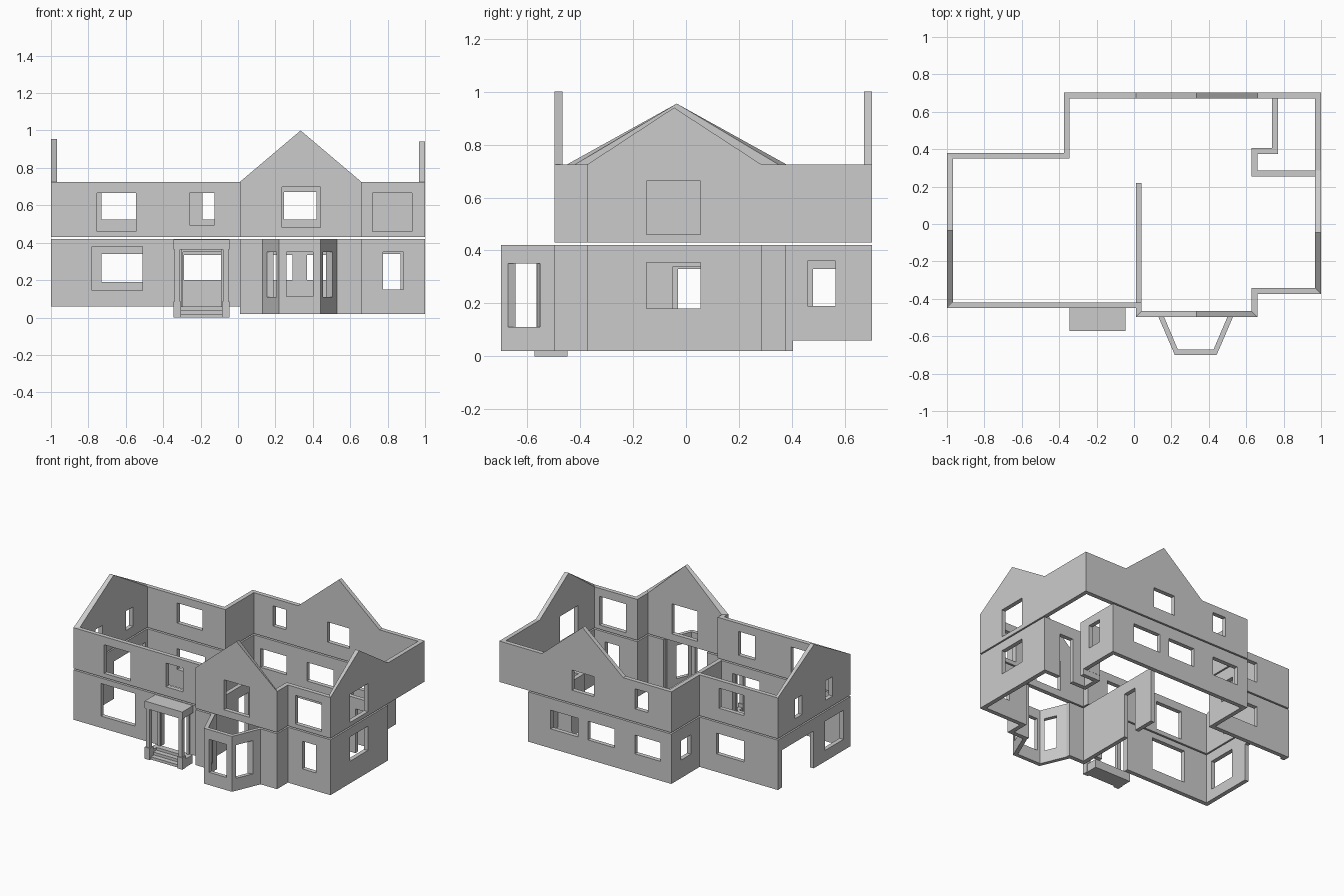
import bpy, bmesh, math
from mathutils import Vector, Matrix

if "Cube" in bpy.data.objects:
    bpy.data.objects.remove(bpy.data.objects["Cube"])

T = 0.031  # wall thickness


def to_object(name, bm):
    bmesh.ops.recalc_face_normals(bm, faces=bm.faces)
    me = bpy.data.meshes.new(name)
    bm.to_mesh(me)
    bm.free()
    ob = bpy.data.objects.new(name, me)
    bpy.context.collection.objects.link(ob)
    return ob


def box(name, x0, x1, y0, y1, z0, z1):
    bm = bmesh.new()
    bmesh.ops.create_cube(bm, size=1, matrix=Matrix.Translation(
        ((x0 + x1) / 2, (y0 + y1) / 2, (z0 + z1) / 2)) @ Matrix.Diagonal((x1 - x0, y1 - y0, z1 - z0, 1)))
    return to_object(name, bm)


def wall_ring(name, outline, z0):
    """Closed wall from a counter-clockwise outline of (x, y, top height)."""
    bm, n, loops = bmesh.new(), len(outline), []
    for i, (x, y, top) in enumerate(outline):
        p = Vector((x, y))
        a = (p - Vector(outline[i - 1][:2])).normalized()
        b = (Vector(outline[(i + 1) % n][:2]) - p).normalized()
        na, nb = Vector((-a.y, a.x)), Vector((-b.y, b.x))
        q = p + (na + nb) * T / (1 + na.dot(nb))
        loops.append([bm.verts.new(c) for c in
                      ((x, y, z0), (x, y, top), (q.x, q.y, top), (q.x, q.y, z0))])
    for i in range(n):
        for k in range(4):
            m, j = (k + 1) % 4, (i + 1) % n
            bm.faces.new((loops[i][k], loops[i][m], loops[j][m], loops[j][k]))
    return to_object(name, bm)


def cut(ob, cutter):
    mod = ob.modifiers.new("opening", 'BOOLEAN')
    mod.operation, mod.solver, mod.object = 'DIFFERENCE', 'EXACT', cutter
    bpy.context.view_layer.objects.active = ob
    bpy.ops.object.modifier_apply(modifier=mod.name)
    bpy.data.objects.remove(cutter)


def cut_y(ob, y, holes):
    """Openings (x0, x1, z0, z1) through a wall facing front or back."""
    for x0, x1, z0, z1 in holes:
        cut(ob, box("cutter", x0, x1, y - 0.06, y + 0.06, z0, z1))


def cut_x(ob, x, holes):
    """Openings (y0, y1, z0, z1) through a wall facing left or right."""
    for y0, y1, z0, z1 in holes:
        cut(ob, box("cutter", x - 0.06, x + 0.06, y0, y1, z0, z1))


# Ground floor walls, with a recess in the back right corner
front = [(-1, -0.45), (0.01, -0.45), (0.01, -0.497), (0.66, -0.497), (0.66, -0.373), (1, -0.373)]
recess = [(1, 0.285), (0.66, 0.285), (0.66, 0.375), (0.77, 0.375), (0.77, 0.703)]
back = [(-0.375, 0.703), (-0.375, 0.38), (-1, 0.38)]
ground = wall_ring("ground_floor_walls", [(x, y, 0.42) for x, y in front + recess + back], 0.02)
# Raised base of the left and back rooms
cut(ground, box("cutter", -1.1, 0.01, -0.6, 0.8, -0.1, 0.06))
cut(ground, box("cutter", 0, 1.1, 0.405, 0.8, -0.1, 0.06))
cut_y(ground, -0.45, [(-0.78, -0.51, 0.145, 0.38), (-0.295, -0.08, 0.0, 0.35)])
cut_y(ground, -0.49, [(0.16, 0.505, 0, 0.5)])           # opening into the bay
cut_y(ground, -0.36, [(0.775, 0.885, 0.15, 0.35)])
cut_y(ground, 0.27, [(0.76, 0.868, 0.0, 0.34)])          # back door
cut_y(ground, 0.69, [(0.37, 0.59, 0.2, 0.335), (0.08, 0.292, 0.2, 0.335), (-0.29, -0.083, 0.2, 0.335)])
cut_y(ground, 0.365, [(-0.73, -0.51, 0.19, 0.34)])
cut_x(ground, 0.985, [(-0.15, 0.055, 0.18, 0.355)])
cut_x(ground, 0.755, [(0.46, 0.565, 0.19, 0.36)])
cut_x(ground, -0.36, [(0.48, 0.59, 0.19, 0.33)])
cut_x(ground, -0.985, [(-0.03, 0.33, 0.0, 0.33), (-0.37, -0.16, 0.14, 0.35)])

# Upper floor walls; gable peaks are raised outline points
H = 0.725
upper = wall_ring("upper_floor_walls", [(x, y, H) for x, y in front[:3]]
                  + [(0.335, -0.497, 1.0)] + [(x, y, H) for x, y in front[3:]]
                  + [(1, -0.045, 0.94), (1, 0.285, H), (1, 0.703, H),
                     (0.66, 0.703, H), (0.335, 0.703, 1.0), (0.01, 0.703, H)]
                  + [(x, y, H) for x, y in back] + [(-1, -0.035, 0.955)], 0.43)
cut_y(upper, -0.43, [(-0.755, -0.545, 0.46, 0.667), (-0.26, -0.125, 0.495, 0.667)])
cut_y(upper, -0.48, [(0.235, 0.44, 0.48, 0.697)])
cut_y(upper, -0.36, [(0.72, 0.93, 0.46, 0.667)])
cut_y(upper, 0.69, [(0.245, 0.42, 0.525, 0.67), (-0.19, -0.085, 0.525, 0.67)])
cut_y(upper, 0.365, [(-0.73, -0.53, 0.525, 0.67)])
cut_x(upper, 0.985, [(-0.15, 0.055, 0.46, 0.663)])
cut_x(upper, -0.985, [(-0.245, -0.165, 0.5, 0.64), (0.105, 0.185, 0.5, 0.64)])

# Inner partition with doorway
partition = box("partition_wall", 0.011, 0.041, -0.48, 0.22, 0.02, 0.42)
cut_x(partition, 0.025, [(-0.05, 0.06, 0.0, 0.34)])

# Bay window
bm = bmesh.new()
pts = [(0.13, -0.495), (0.218, -0.7), (0.442, -0.7), (0.53, -0.495),
       (0.5, -0.495), (0.425, -0.672), (0.235, -0.672), (0.16, -0.495)]
face = bm.faces.new([bm.verts.new((x, y, 0.02)) for x, y in pts])
new = bmesh.ops.extrude_face_region(bm, geom=[face])["geom"]
bmesh.ops.translate(bm, vec=(0, 0, 0.4), verts=[v for v in new if isinstance(v, bmesh.types.BMVert)])
bay = to_object("bay_window", bm)
cut_y(bay, -0.69, [(0.26, 0.4, 0.112, 0.35)])
for s in (-1, 1):
    c = box("cutter", -0.05, 0.05, -0.047, 0.047, -0.12, 0.12)
    c.location = (0.33 + s * 0.147, -0.611, 0.23)
    c.rotation_euler.z = s * -math.atan2(-0.088, 0.205) * -1 * -1
    bpy.context.view_layer.update()
    cut(bay, c)

# Porch: canopy, steps, plinths and columns
box("porch_canopy", -0.345, -0.045, -0.572, -0.448, 0.365, 0.417)
for i in range(3):
    box("porch_step", -0.31, -0.08, -0.56 + i * 0.035, -0.448, i * 0.02, i * 0.02 + 0.02)
for s in (-1, 1):
    cx = -0.195 + s * 0.13
    box("porch_plinth", cx - 0.02, cx + 0.02, -0.572, -0.53, 0, 0.085)
    box("porch_side_wall", cx - 0.016, cx + 0.016, -0.53, -0.448, 0, 0.06)
    box("porch_column", cx - 0.014, cx + 0.014, -0.565, -0.537, 0.085, 0.365)
    ix = -0.195 + s * 0.115
    box("porch_pilaster", ix - 0.01, ix + 0.01, -0.462, -0.448, 0.06, 0.365)
